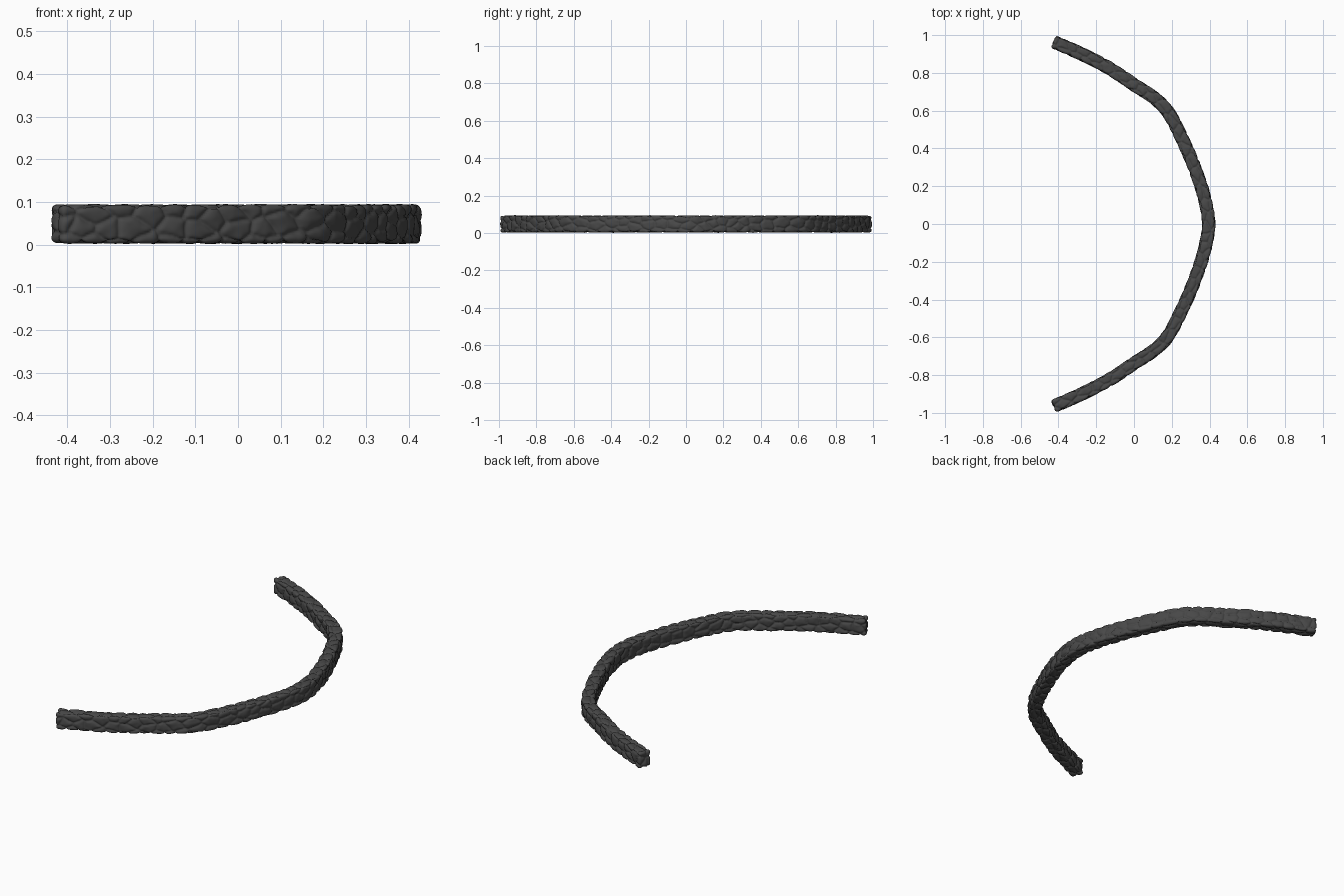
import bpy, bmesh, math, random
from mathutils import Vector, noise
from mathutils.kdtree import KDTree

if "Cube" in bpy.data.objects:
    bpy.data.objects.remove(bpy.data.objects["Cube"])

random.seed(4)
W, H, R = 0.070, 0.091, 0.014      # wall width, height, corner rounding
STEP = 0.0045                      # surface resolution
STRETCH = 0.68                     # stones are longer along the wall

# centre line of the wall, half of it, mirrored in y
half = [(-0.427, 0.966), (-0.26, 0.892), (-0.12, 0.818), (0.0, 0.738), (0.11, 0.665), (0.185, 0.585),
        (0.26, 0.44), (0.32, 0.30), (0.37, 0.15)]
ctrl = [Vector(p) for p in half] + [Vector((0.395, 0))] + [Vector((x, -y)) for x, y in reversed(half)]
ctrl = [2 * ctrl[0] - ctrl[1]] + ctrl + [2 * ctrl[-1] - ctrl[-2]]
path = []
for i in range(1, len(ctrl) - 2):
    a, b, c, d = ctrl[i - 1:i + 3]
    for k in range(24):
        t = k / 24
        path.append(0.5 * (2 * b + (c - a) * t + (2 * a - 5 * b + 4 * c - d) * t * t
                           + (3 * b - a - 3 * c + d) * t ** 3))
path.append(ctrl[-2])
arc = [0.0]
for p, q in zip(path, path[1:]):
    arc.append(arc[-1] + (q - p).length)
L = arc[-1]
tang = [(path[min(i + 2, len(path) - 1)] - path[max(i - 2, 0)]).normalized() for i in range(len(path))]


def bend(p):
    """Straight wall coordinates to the curved wall."""
    s = min(max(p.x, 0), L)
    lo = min(int(s / L * (len(path) - 1)), len(path) - 2)
    while lo > 0 and arc[lo] > s:
        lo -= 1
    while lo < len(path) - 2 and arc[lo + 1] < s:
        lo += 1
    f = (s - arc[lo]) / (arc[lo + 1] - arc[lo])
    c, t = path[lo].lerp(path[lo + 1], f), tang[lo].lerp(tang[lo + 1], f).normalized()
    c = c + t * (p.x - s) + Vector((-t.y, t.x)) * p.y
    return Vector((c.x, c.y, p.z))


# stone centres scattered over the straight block's surface, kept apart
seeds, tilts = [], []
for _ in range(9000):
    s, w = random.uniform(0, L), random.uniform(0, 2 * (W + H))
    if random.random() < 0.05:
        p = Vector((random.choice((0, L)), random.uniform(-W, W) / 2, random.uniform(0, H)))
    elif w < W:
        p = Vector((s, w - W / 2, 0))
    elif w < W + H:
        p = Vector((s, W / 2, w - W))
    elif w < 2 * W + H:
        p = Vector((s, w - W - H - W / 2, H))
    else:
        p = Vector((s, -W / 2, w - 2 * W - H))
    p.x *= STRETCH
    gap = random.uniform(0.031, 0.046)
    if all(abs(p.x - q.x) > gap or (p - q).length > gap for q in seeds):
        seeds.append(p)
        tilts.append(Vector([random.uniform(-0.09, 0.09) for _ in range(3)]))
tree = KDTree(len(seeds))
for i, p in enumerate(seeds):
    tree.insert(p, i)
tree.balance()


def stone(p):
    """Rounded block point pushed in along the joints between stones."""
    core = Vector((min(max(p.x, R), L - R), min(max(p.y, R - W / 2), W / 2 - R), min(max(p.z, R), H - R)))
    n = (p - core).normalized()
    q = core + n * R
    wob = noise.noise_vector(q * 22) * 0.006
    v = Vector((q.x * STRETCH, q.y, q.z)) + wob
    (c0, i0, d0), (c1, i1, d1) = tree.find_n(v, 2)
    edge = (d1 * d1 - d0 * d0) / (2 * (c1 - c0).length)       # distance to the joint
    depth = 0.0085 * math.exp(-edge / 0.0045)
    lump = abs(tilts[i0].dot(v - c0)) + 0.0012 * noise.noise(q * 45)
    return q - n * (depth + lump - 0.001)


# block surface: six grids welded into one
bm = bmesh.new()


def grid(o, du, dv):
    nu, nv = max(2, round(du.length / STEP)), max(2, round(dv.length / STEP))
    rows = [[bm.verts.new(o + du * (i / nu) + dv * (j / nv)) for j in range(nv + 1)] for i in range(nu + 1)]
    for i in range(nu):
        for j in range(nv):
            bm.faces.new((rows[i][j], rows[i + 1][j], rows[i + 1][j + 1], rows[i][j + 1]))


X, Y, Z = Vector((L, 0, 0)), Vector((0, W, 0)), Vector((0, 0, H))
O = Vector((0, -W / 2, 0))
grid(O, X, Z)
grid(O + Y, Z, X)
grid(O, Y, X)
grid(O + Z, X, Y)
grid(O, Z, Y)
grid(O + X, Y, Z)
bmesh.ops.remove_doubles(bm, verts=bm.verts, dist=STEP * 0.05)
for v in bm.verts:
    v.co = bend(stone(v.co)) + Vector((0, 0, 0.003))
bmesh.ops.recalc_face_normals(bm, faces=bm.faces)

mesh = bpy.data.meshes.new("stone_wall")
bm.to_mesh(mesh)
bm.free()
wall = bpy.data.objects.new("stone_wall", mesh)
bpy.context.collection.objects.link(wall)

# dark grey stone
mat = bpy.data.materials.new("dark grey stone")
mat.diffuse_color = (0.065, 0.065, 0.065, 1)
mat.use_nodes = True
mat.node_tree.nodes["Principled BSDF"].inputs["Base Color"].default_value = mat.diffuse_color
mesh.materials.append(mat)
for f in mesh.polygons:
    f.use_smooth = True
